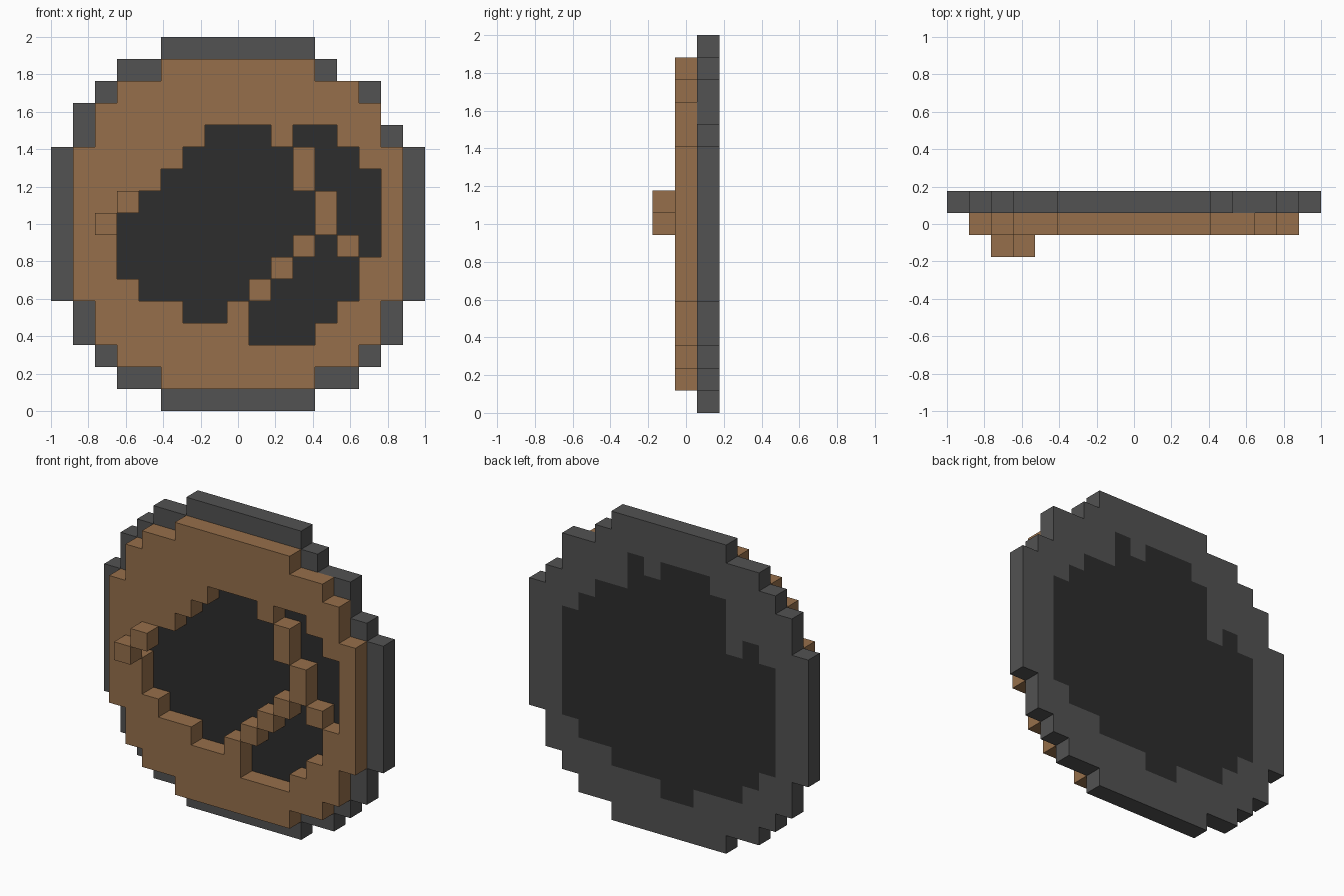
import bpy, bmesh

if "Cube" in bpy.data.objects:
    bpy.data.objects.remove(bpy.data.objects["Cube"], do_unlink=True)

N = 17
U = 2 / N          # size of one block


def material(name, rgb):
    m = bpy.data.materials.new(name)
    m.use_nodes = True
    m.diffuse_color = (*rgb, 1)
    bsdf = next(n for n in m.node_tree.nodes if n.type == 'BSDF_PRINCIPLED')
    bsdf.inputs["Base Color"].default_value = (*rgb, 1)
    bsdf.inputs["Roughness"].default_value = 0.9
    return m


brown = material("brown", (0.305, 0.159, 0.07))
grey = material("dark grey", (0.084, 0.084, 0.084))
black = material("near black", (0.026, 0.026, 0.026))


def row_cells(first_row, spans):
    """Blocks (column, row) from one (first, last) column span per row, top down."""
    return {(c, first_row + i) for i, (a, b) in enumerate(spans) for c in range(a, b + 1)}


def block_layer(name, cells, y0, mats, dark=frozenset()):
    """One-block-thick slab made of grid cells; cells in dark get the second material."""
    bm = bmesh.new()
    corners = {}

    def vert(c, r, back):
        key = (c, r, back)
        if key not in corners:
            corners[key] = bm.verts.new((-1 + c * U, y0 + back * U, 2 - r * U))
        return corners[key]

    for c, r in sorted(cells):
        index = int((c, r) in dark)
        square = [(c, r + 1), (c + 1, r + 1), (c + 1, r), (c, r)]
        faces = [[vert(*p, 0) for p in square], [vert(*p, 1) for p in reversed(square)]]
        # side walls only where the neighbour is empty
        for i, (dc, dr) in enumerate([(0, 1), (1, 0), (0, -1), (-1, 0)]):
            if (c + dc, r + dr) not in cells:
                p, q = square[i], square[(i + 1) % 4]
                faces.append([vert(*q, 0), vert(*p, 0), vert(*p, 1), vert(*q, 1)])
        for f in faces:
            bm.faces.new(f).material_index = index
    bmesh.ops.dissolve_limit(bm, angle_limit=0.01, verts=bm.verts[:], edges=bm.edges[:],
                             delimit={'MATERIAL'})
    bmesh.ops.recalc_face_normals(bm, faces=bm.faces[:])
    mesh = bpy.data.meshes.new(name)
    bm.to_mesh(mesh)
    bm.free()
    for m in mats:
        mesh.materials.append(m)
    ob = bpy.data.objects.new(name, mesh)
    bpy.context.collection.objects.link(ob)
    return ob


# Back plate: stepped grey disc with a dark centre
plate = row_cells(0, [(5, 11), (3, 12), (2, 14), (1, 14), (1, 15)] + [(0, 16)] * 7
                  + [(1, 15), (1, 15), (2, 14), (3, 13), (5, 11)])
# dark centre: (top row, end row) for columns 2 to 14
centre_columns = [(6, 12), (5, 13), (6, 14), (3, 14), (2, 14), (2, 15), (2, 15),
                  (3, 14), (2, 14), (4, 14), (4, 13), (5, 13), (6, 12)]
centre = {(c, r) for c, (a, b) in enumerate(centre_columns, 2) for r in range(a, b)}
block_layer("back_plate", plate, 0.5 * U, [grey, black], centre)

# Front ring: brown disc with a stepped opening and thin ribs across it
disc = row_cells(1, [(5, 11), (3, 13), (2, 14), (2, 14)] + [(1, 15)] * 7
                 + [(2, 14), (2, 14), (3, 13), (5, 11)])
opening = row_cells(4, [(7, 12), (6, 13), (5, 14), (3, 14), (2, 14), (3, 14),
                        (3, 13), (4, 13), (6, 12), (9, 11)])
ribs = {(10, 4), (11, 5), (11, 6), (12, 7), (12, 8), (11, 9), (13, 9),
        (10, 10), (9, 11), (8, 12)}
block_layer("front_ring", (disc - opening) | ribs, -0.5 * U, [brown])

# Two raised blocks standing proud of the ring
for name, cell in (("raised_block_upper", (3, 7)), ("raised_block_lower", (2, 8))):
    block_layer(name, {cell}, -1.5 * U, [brown])
